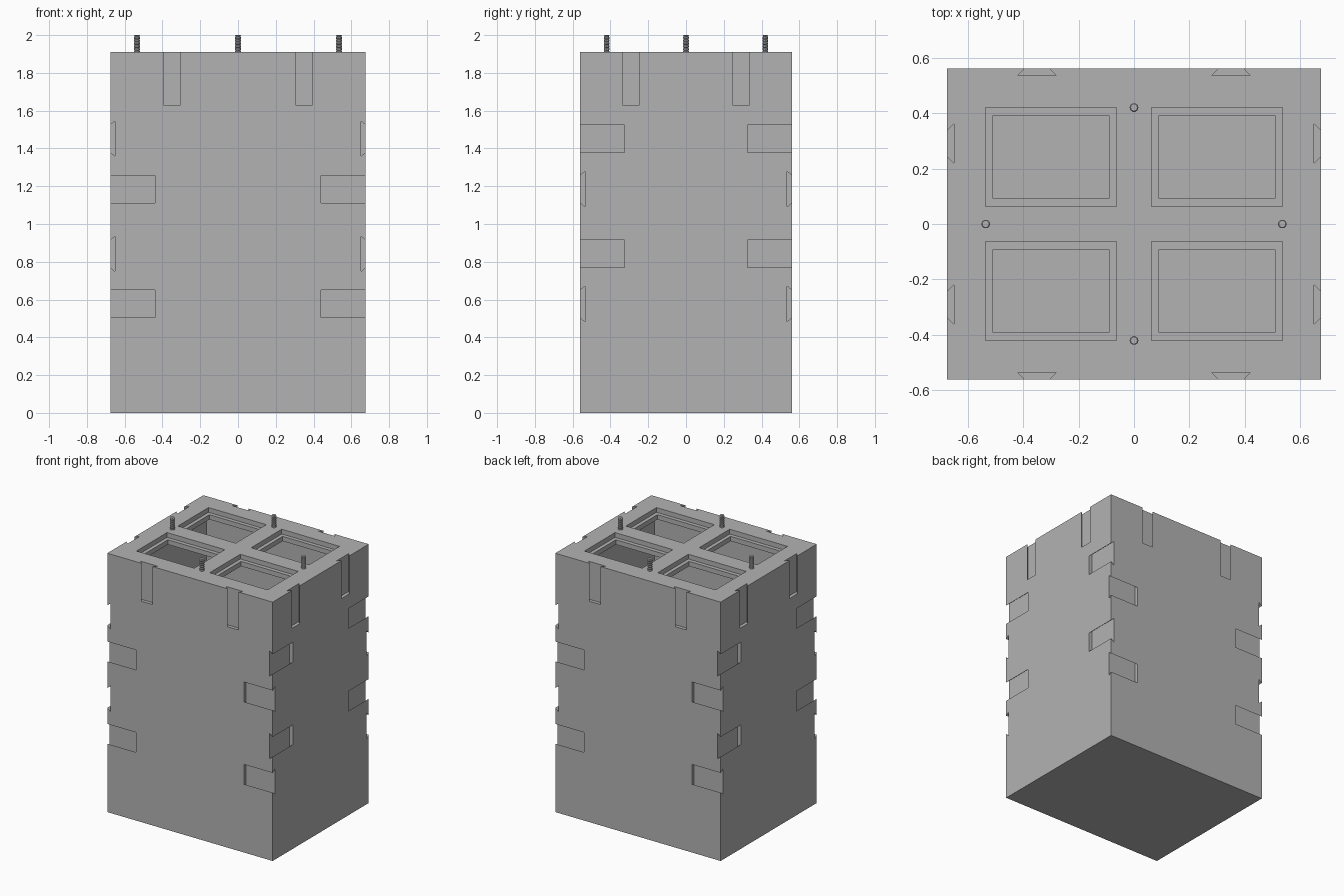
import bpy, bmesh, math
from mathutils import Vector

if "Cube" in bpy.data.objects:
    bpy.data.objects.remove(bpy.data.objects["Cube"])

W, D, H = 0.675, 0.56, 1.91      # half width, half depth, body height
WALL, LID = 0.08, 0.07

grey = bpy.data.materials.new("plain_grey")
grey.diffuse_color = (0.45, 0.45, 0.45, 1)
grey.use_nodes = True
grey.node_tree.nodes["Principled BSDF"].inputs["Base Color"].default_value = grey.diffuse_color


def make(name, bm):
    bmesh.ops.recalc_face_normals(bm, faces=bm.faces)
    me = bpy.data.meshes.new(name)
    bm.to_mesh(me)
    bm.free()
    me.materials.append(grey)
    ob = bpy.data.objects.new(name, me)
    bpy.context.collection.objects.link(ob)
    return ob


def add_box(bm, x0, x1, y0, y1, z0, z1):
    verts = bmesh.ops.create_cube(bm, size=1)["verts"]
    for v in verts:
        v.co = Vector(((x0 + x1) / 2 + v.co.x * (x1 - x0),
                       (y0 + y1) / 2 + v.co.y * (y1 - y0),
                       (z0 + z1) / 2 + v.co.z * (z1 - z0)))


def add_dovetail(bm, start, end, across, out, mouth, inner, depth=0.025):
    """Undercut slot swept from start to end, narrow at the surface."""
    profile = [(-mouth, 0.03), (-mouth, 0), (-inner, -depth),
               (inner, -depth), (mouth, 0), (mouth, 0.03)]
    rings = [[bm.verts.new(Vector(p) + Vector(across) * a + Vector(out) * o)
              for a, o in profile] for p in (start, end)]
    for i in range(6):
        j = (i + 1) % 6
        bm.faces.new((rings[0][i], rings[0][j], rings[1][j], rings[1][i]))
    bm.faces.new(rings[0])
    bm.faces.new(rings[1][::-1])


def cut(target, bm):
    cutter = make("cutter", bm)
    mod = target.modifiers.new("cut", 'BOOLEAN')
    mod.operation, mod.solver, mod.object = 'DIFFERENCE', 'EXACT', cutter
    bpy.context.view_layer.objects.active = target
    bpy.ops.object.modifier_apply(modifier=mod.name)
    bpy.data.objects.remove(cutter)


# Solid body
bm = bmesh.new()
add_box(bm, -W, W, -D, D, 0, H)
body = make("body", bm)

# Dovetail slots on all four sides
bm = bmesh.new()
for s in (-1, 1):
    for t in (-1, 1):
        # upright slots running out through the top edge
        add_dovetail(bm, (t * 0.35, s * D, 1.63), (t * 0.35, s * D, H + 0.05),
                     (1, 0, 0), (0, s, 0), 0.045, 0.07)
        add_dovetail(bm, (s * W, t * 0.29, 1.63), (s * W, t * 0.29, H + 0.05),
                     (0, 1, 0), (s, 0, 0), 0.045, 0.07)
        # level slots running out through the corners
        for z in (0.577, 1.185):
            add_dovetail(bm, (t * 0.44, s * D, z), (t * (W + 0.05), s * D, z),
                         (0, 0, 1), (0, s, 0), 0.073, 0.094)
        for z in (0.842, 1.452):
            add_dovetail(bm, (s * W, t * 0.325, z), (s * W, t * (D + 0.05), z),
                         (0, 0, 1), (s, 0, 0), 0.073, 0.094)
cut(body, bm)

# Window recesses, then window openings, in the top
for x0, x1, y0, y1, z0 in ((0.063, 0.535, 0.063, 0.42, H - 0.035),
                           (0.09, 0.508, 0.092, 0.392, H - 0.3)):
    bm = bmesh.new()
    for s in (-1, 1):
        for t in (-1, 1):
            xs, ys = sorted((s * x0, s * x1)), sorted((t * y0, t * y1))
            add_box(bm, *xs, *ys, z0, H + 0.05)
    cut(body, bm)

# One hollow shared by all four openings
bm = bmesh.new()
add_box(bm, -W + WALL, W - WALL, -D + WALL, D - WALL, WALL, H - LID)
cut(body, bm)

# Threaded studs on the top
PITCH, SIDES = 0.015, 10
levels = [(0.016, H - 0.02)]
for i in range(6):
    z = H + i * PITCH
    levels += [(0.016, z + 0.004), (0.0125, z + 0.008), (0.016, z + 0.012)]
levels.append((0.0125, 2.0))
for name, x, y in (("stud_right", 0.535, 0), ("stud_left", -0.535, 0),
                   ("stud_back", 0, 0.42), ("stud_front", 0, -0.42)):
    bm = bmesh.new()
    rings = [[bm.verts.new((x + r * math.cos(a), y + r * math.sin(a), z))
              for a in (2 * math.pi * k / SIDES for k in range(SIDES))]
             for r, z in levels]
    for a, b in zip(rings, rings[1:]):
        for k in range(SIDES):
            n = (k + 1) % SIDES
            bm.faces.new((a[k], a[n], b[n], b[k]))
    bm.faces.new(rings[0][::-1])
    bm.faces.new(rings[-1])
    make(name, bm)
